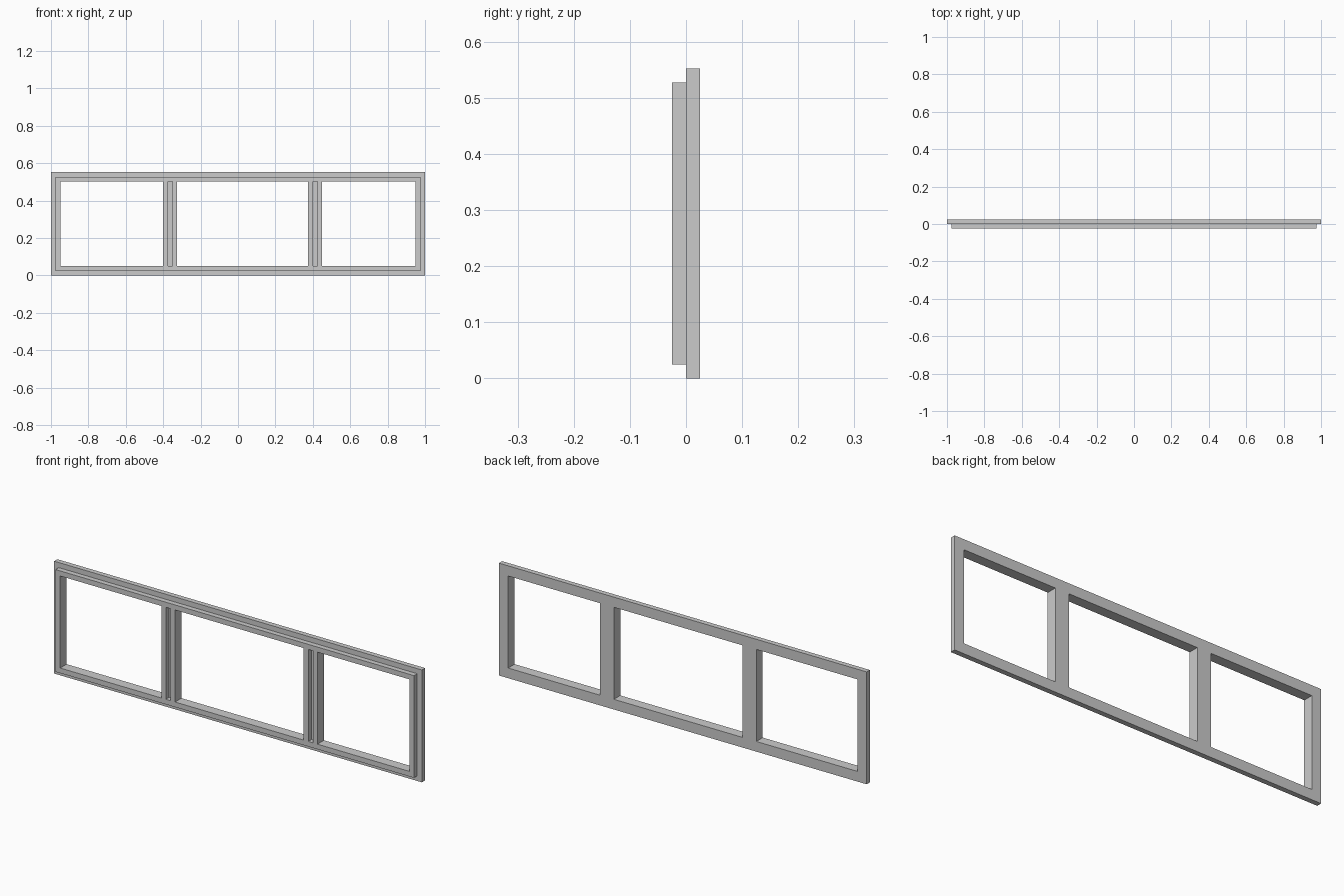
import bpy, bmesh

if "Cube" in bpy.data.objects:
    bpy.data.objects.remove(bpy.data.objects["Cube"])

# Break lines of the frame face: outer rim, raised bead, openings, mullions
T = 0.025
XS = [-1, -.975, -.95, -.4, -.375, -.35, -.325, .375, .4, .425, .45, .95, .975, 1]
ZS = [0, .025, .05, .5025, .5275, .5525]
OPENINGS = (2, 6, 10)   # columns of the three panes
GROOVES = (4, 8)        # columns of the mullion grooves
MID = 2                 # row of panes and mullions


def raised(i, k):
    on_rim = i in (0, len(XS) - 2) or k in (0, len(ZS) - 2)
    return not on_rim and not (k == MID and i in GROOVES)


def push(bm, faces, dy, keep):
    res = bmesh.ops.extrude_face_region(bm, geom=faces, use_keep_orig=keep)
    verts = [g for g in res["geom"] if isinstance(g, bmesh.types.BMVert)]
    bmesh.ops.translate(bm, verts=verts, vec=(0, dy, 0))
    return [g for g in res["geom"] if isinstance(g, bmesh.types.BMFace)]


def cell(face):
    c = face.calc_center_median()
    i = max(n for n, x in enumerate(XS) if x < c.x)
    k = max(n for n, z in enumerate(ZS) if z < c.z)
    return i, k


bm = bmesh.new()

# Flat back panel with three openings
grid = [[bm.verts.new((x, T, z)) for z in ZS] for x in XS]
for i in range(len(XS) - 1):
    for k in range(len(ZS) - 1):
        if not (k == MID and i in OPENINGS):
            bm.faces.new((grid[i][k], grid[i + 1][k],
                          grid[i + 1][k + 1], grid[i][k + 1]))

# Back slab, then the raised front beads
front = push(bm, bm.faces[:], -T, True)
push(bm, [f for f in front if raised(*cell(f))], -T, False)
bmesh.ops.recalc_face_normals(bm, faces=bm.faces[:])

mesh = bpy.data.meshes.new("window_frame")
bm.to_mesh(mesh)
bm.free()
bpy.context.collection.objects.link(bpy.data.objects.new("window_frame", mesh))
